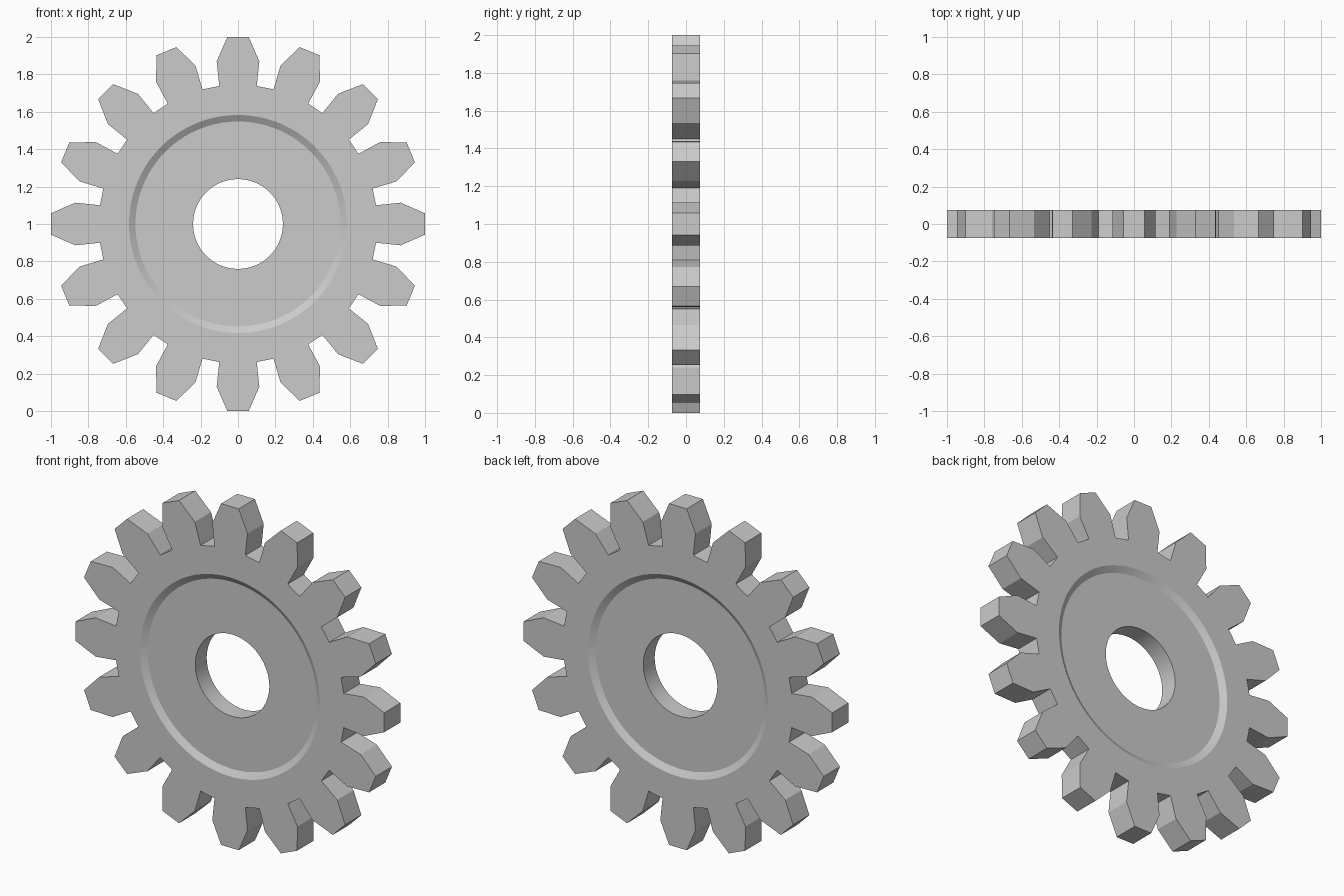
import bpy, bmesh
from math import sin, cos, pi, radians

if "Cube" in bpy.data.objects:
    bpy.data.objects.remove(bpy.data.objects["Cube"])

TEETH = 16
HALF = 0.075      # half thickness at the toothed rim
WEB = 0.053       # half thickness of the recessed web

# One tooth pointing up: (sideways, outward) from root to root
right_side = [(0.057, 1.0), (0.114, 0.87), (0.10, 0.738)]
tooth = [(-x, r) for x, r in reversed(right_side)] + right_side
N = TEETH * len(tooth)

# Toothed outline, clockwise from the top
outline = []
for t in range(TEETH):
    a = 2 * pi * t / TEETH
    for x, r in tooth:
        outline.append((x * cos(a) + r * sin(a), r * cos(a) - x * sin(a)))


def circle(radius):
    step = 2 * pi / N
    start = -step * (len(tooth) - 1) / 2
    return [(radius * sin(start + i * step), radius * cos(start + i * step)) for i in range(N)]


# Closed section: front face, bevelled recess, bore, then the same on the back
sections = [(outline, HALF), (circle(0.583), HALF), (circle(0.548), WEB), (circle(0.24), WEB)]
loops = [(pts, -y) for pts, y in sections] + list(reversed(sections))

bm = bmesh.new()
rings = [[bm.verts.new((x, y, z + 1)) for x, z in pts] for pts, y in loops]
for k, ring in enumerate(rings):
    nxt = rings[(k + 1) % len(rings)]
    for i in range(N):
        j = (i + 1) % N
        bm.faces.new((ring[i], ring[j], nxt[j], nxt[i]))
bmesh.ops.recalc_face_normals(bm, faces=bm.faces)

mesh = bpy.data.meshes.new("gear_wheel")
bm.to_mesh(mesh)
bm.free()
gear = bpy.data.objects.new("gear_wheel", mesh)
bpy.context.collection.objects.link(gear)

# Smooth bore and recess, crisp teeth
bpy.context.view_layer.objects.active = gear
gear.select_set(True)
bpy.ops.object.shade_smooth_by_angle(angle=radians(15))
